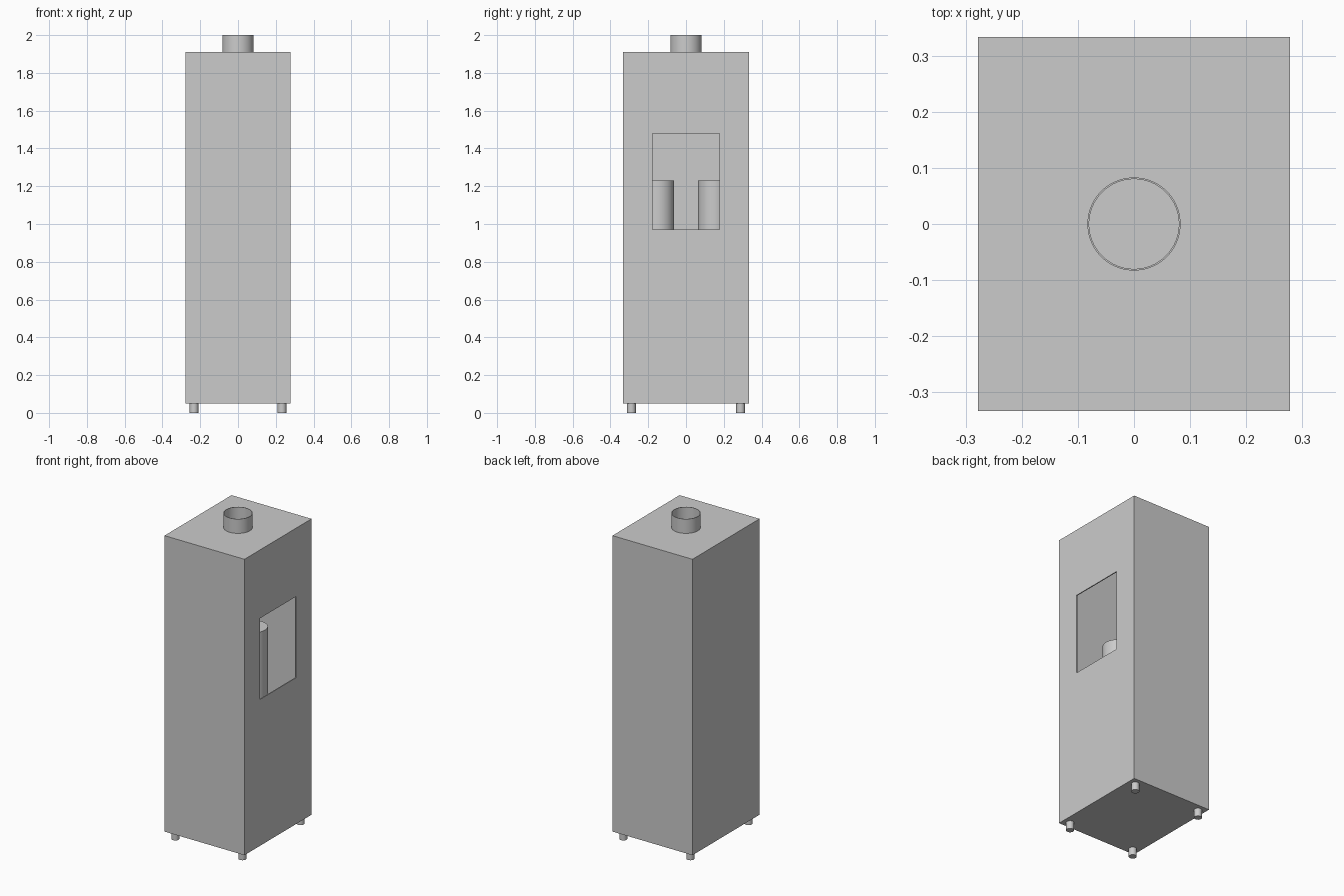
import bpy
import bmesh
from mathutils import Matrix, Vector

if "Cube" in bpy.data.objects:
    bpy.data.objects.remove(bpy.data.objects["Cube"], do_unlink=True)

grey = bpy.data.materials.new("light_grey_metal")
grey.use_nodes = True
grey.diffuse_color = (0.6, 0.6, 0.6, 1)
grey.node_tree.nodes["Principled BSDF"].inputs["Base Color"].default_value = (0.6, 0.6, 0.6, 1)

HX, HY = 0.278, 0.333        # cabinet half width and half depth
Z0, Z1 = 0.05, 1.91          # cabinet bottom and top
T = 0.006                    # sheet thickness


def finish(name, bm):
    bmesh.ops.recalc_face_normals(bm, faces=bm.faces)
    mesh = bpy.data.meshes.new(name)
    bm.to_mesh(mesh)
    bm.free()
    obj = bpy.data.objects.new(name, mesh)
    bpy.context.collection.objects.link(obj)
    mesh.materials.append(grey)
    return obj


def box(name, low, high):
    low, high = Vector(low), Vector(high)
    bm = bmesh.new()
    size = Matrix.Diagonal((high - low).to_4d())
    bmesh.ops.create_cube(bm, size=1, matrix=Matrix.Translation((low + high) / 2) @ size)
    return finish(name, bm)


def smooth(obj):
    bpy.ops.object.select_all(action="DESELECT")
    obj.select_set(True)
    bpy.context.view_layer.objects.active = obj
    bpy.ops.object.shade_smooth_by_angle()


def spin_profile(name, points, steps, x=0, y=0):
    """Turn an (r, z) profile around a vertical axis at x, y."""
    bm = bmesh.new()
    verts = [bm.verts.new((r, 0, z)) for r, z in points]
    edges = [bm.edges.new(pair) for pair in zip(verts, verts[1:])]
    bmesh.ops.spin(bm, geom=verts + edges, cent=(0, 0, 0), axis=(0, 0, 1),
                   angle=6.283185307, steps=steps)
    bmesh.ops.remove_doubles(bm, verts=bm.verts, dist=0.0001)
    bmesh.ops.translate(bm, verts=bm.verts, vec=(x, y, 0))
    obj = finish(name, bm)
    smooth(obj)
    return obj


# Cabinet shell made of thin sheets
box("floor_panel", (-HX, -HY, Z0), (HX, HY, Z0 + T))
box("top_panel", (-HX, -HY, Z1 - T), (HX, HY, Z1))
for name, side in (("front_panel", -1), ("back_panel", 1)):
    inner, outer = sorted((side * (HY - T), side * HY))
    box(name, (-HX, inner, Z0 + T), (HX, outer, Z1 - T))
box("right_panel", (-HX, T - HY, Z0 + T), (T - HX, HY - T, Z1 - T))

# Left panel with a rectangular window opening
left_panel = box("left_panel", (HX - T, T - HY, Z0 + T), (HX, HY - T, Z1 - T))
cutter = box("window_cutter", (HX - 0.05, -0.178, 0.97), (HX + 0.05, 0.178, 1.48))
cutter.hide_render = True
cutter.hide_set(True)
cut = left_panel.modifiers.new("window", "BOOLEAN")
cut.operation = "DIFFERENCE"
cut.solver = "EXACT"
cut.object = cutter

# Upright cylinders inside the cabinet
for name, side in (("front_inner_cylinder", -1), ("back_inner_cylinder", 1)):
    spin_profile(name, [(0, Z0 + T), (0.085, Z0 + T), (0.085, 1.23), (0, 1.23)],
                 48, y=side * 0.148)

# Open flue collar on the top
spin_profile("flue_collar", [(0.083, Z1), (0.083, 2), (0.08, 2), (0.08, Z1), (0.083, Z1)], 64)

# Short round feet
for end, sy in (("front", -1), ("back", 1)):
    for hand, sx in (("right", -1), ("left", 1)):
        spin_profile(f"{end}_{hand}_foot", [(0, 0), (0.023, 0), (0.023, Z0), (0, Z0)],
                     24, sx * 0.233, sy * 0.289)
